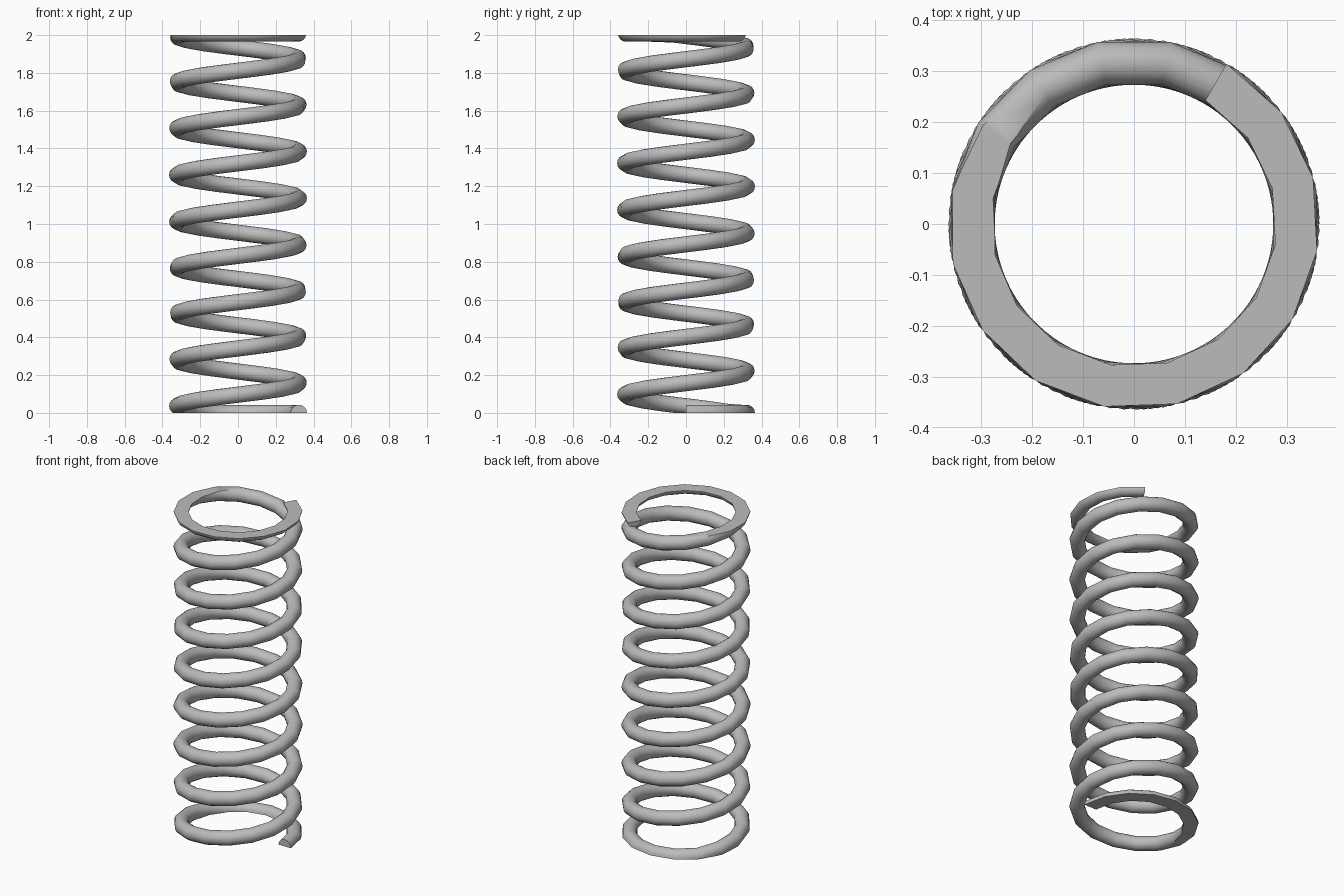
import bpy, bmesh, math
from mathutils import Vector

cube = bpy.data.objects.get("Cube")
if cube:
    bpy.data.objects.remove(cube, do_unlink=True)

COIL_R, WIRE_R = 0.322, 0.043
PITCH, SEGMENTS, SIDES = 0.245, 145, 16
END_ANGLE = math.radians(3300)
HEIGHT = 2.0

steel = bpy.data.materials.new("steel grey")
steel.use_nodes = True
grey = (0.5, 0.5, 0.5, 1)
steel.diffuse_color = grey
steel.node_tree.nodes["Principled BSDF"].inputs["Base Color"].default_value = grey


def path_height(angle):
    """Steady rise between two level end coils."""
    z = 0.035 + PITCH * (angle - math.pi) / math.tau
    return min(max(z, 0.0), HEIGHT + 0.008)


# Sweep the round wire along the coil
bm = bmesh.new()
rings = []
for i in range(SEGMENTS + 1):
    a = END_ANGLE * i / SEGMENTS
    outward = Vector((math.cos(a), math.sin(a), 0))
    centre = outward * COIL_R + Vector((0, 0, path_height(a)))
    ring = []
    for k in range(SIDES):
        t = math.tau * k / SIDES
        offset = outward * math.cos(t) + Vector((0, 0, math.sin(t)))
        ring.append(bm.verts.new(centre + offset * WIRE_R))
    rings.append(ring)

for lower, upper in zip(rings, rings[1:]):
    for k in range(SIDES):
        n = (k + 1) % SIDES
        bm.faces.new((lower[k], lower[n], upper[n], upper[k]))
bm.faces.new(rings[0])
bm.faces.new(rings[-1])

# Grind both ends flat
for z, direction in ((0, -1), (HEIGHT, 1)):
    cut = bmesh.ops.bisect_plane(
        bm, geom=bm.verts[:] + bm.edges[:] + bm.faces[:], dist=1e-5,
        plane_co=(0, 0, z), plane_no=(0, 0, direction), clear_outer=True)
    rim = [e for e in bm.edges if e.is_boundary]
    ends = bmesh.ops.edgeloop_fill(bm, edges=rim)["faces"]
    bmesh.ops.triangulate(bm, faces=ends)
bmesh.ops.recalc_face_normals(bm, faces=bm.faces[:])

mesh = bpy.data.meshes.new("coil_spring")
bm.to_mesh(mesh)
bm.free()
mesh.materials.append(steel)
spring = bpy.data.objects.new("coil_spring", mesh)
bpy.context.collection.objects.link(spring)

# Smooth wire with crisp ground ends
bpy.ops.object.select_all(action="DESELECT")
spring.select_set(True)
bpy.context.view_layer.objects.active = spring
bpy.ops.object.shade_smooth_by_angle(angle=math.radians(35))
